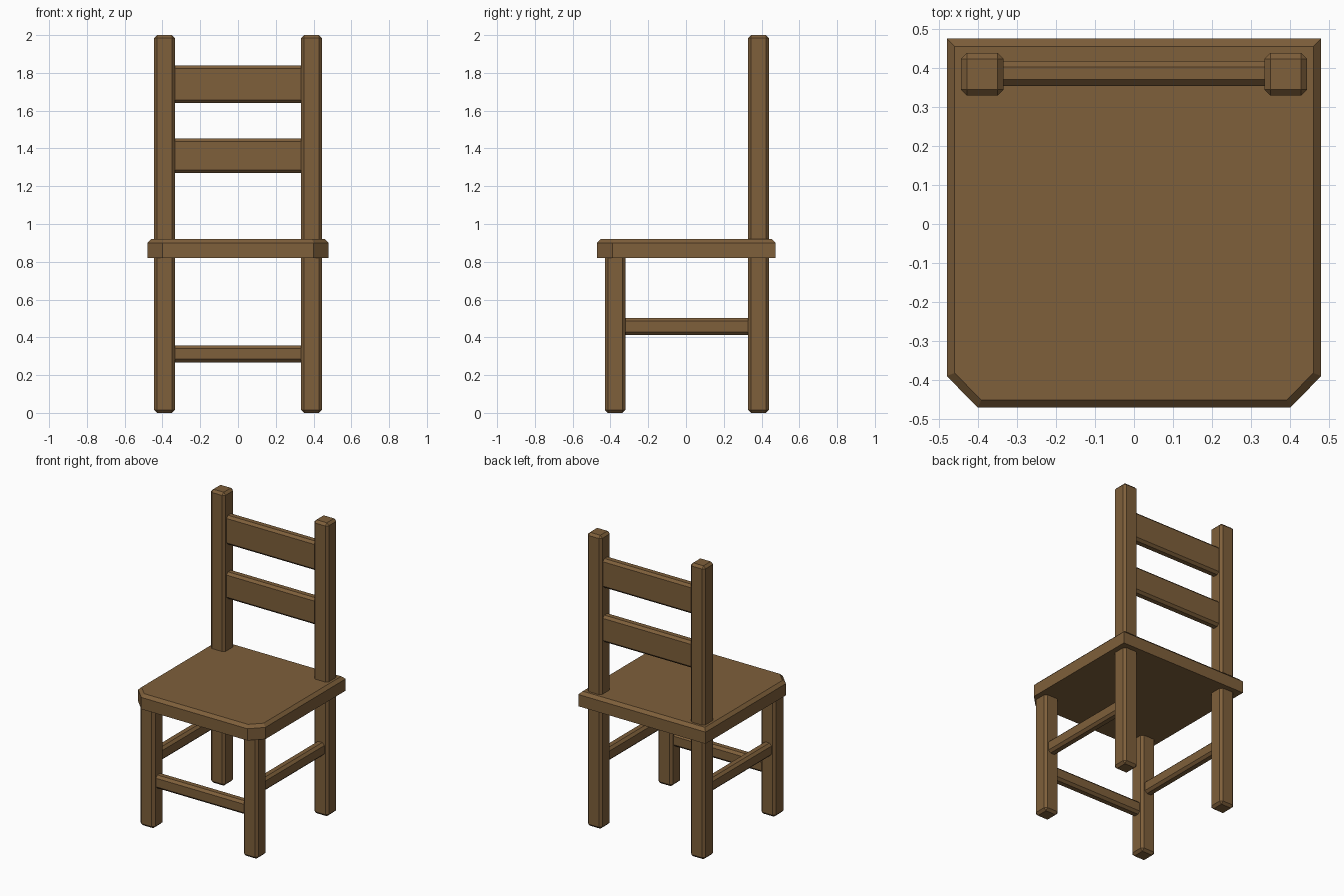
import bpy, bmesh

if "Cube" in bpy.data.objects:
    bpy.data.objects.remove(bpy.data.objects["Cube"])

wood = bpy.data.materials.new("brown wood")
wood.diffuse_color = (0.21, 0.115, 0.043, 1)
wood.use_nodes = True
wood.node_tree.nodes["Principled BSDF"].inputs["Base Color"].default_value = wood.diffuse_color

LEG = 0.11       # leg thickness
CH = 0.016       # chamfer width
LX, FY, BY = 0.389, -0.375, 0.384   # leg centre positions


def finish(bm, name):
    bmesh.ops.recalc_face_normals(bm, faces=bm.faces)
    mesh = bpy.data.meshes.new(name)
    bm.to_mesh(mesh)
    bm.free()
    mesh.materials.append(wood)
    obj = bpy.data.objects.new(name, mesh)
    bpy.context.collection.objects.link(obj)
    return obj


def bar(name, lo, hi):
    """Box between two corners with every edge chamfered."""
    bm = bmesh.new()
    bmesh.ops.create_cube(bm, size=1)
    for v in bm.verts:
        v.co = [(a + b) / 2 + c * (b - a) for a, b, c in zip(lo, hi, v.co)]
    bmesh.ops.bevel(bm, geom=bm.edges[:], offset=CH, offset_type='OFFSET',
                    segments=1, profile=0.5, affect='EDGES')
    return finish(bm, name)


# Seat: slab with cut front corners and a chamfered top rim
bm = bmesh.new()
outline = [(-0.48, 0.475), (-0.48, -0.39), (-0.40, -0.471),
           (0.40, -0.471), (0.48, -0.39), (0.48, 0.475)]
base = bm.faces.new([bm.verts.new((x, y, 0.82)) for x, y in outline])
ext = bmesh.ops.extrude_face_region(bm, geom=[base], use_keep_orig=True)
top_verts = [g for g in ext["geom"] if isinstance(g, bmesh.types.BMVert)]
bmesh.ops.translate(bm, verts=top_verts, vec=(0, 0, 0.10))
bmesh.ops.recalc_face_normals(bm, faces=bm.faces)
rim = [e for e in bm.edges if all(v.co.z > 0.9 for v in e.verts)]
bmesh.ops.bevel(bm, geom=rim, offset=0.02, offset_type='OFFSET',
                segments=1, profile=0.5, affect='EDGES')
finish(bm, "seat")

# Legs and side rungs, left and right
h = LEG / 2
for side, s in (("left", -1), ("right", 1)):
    x = s * LX
    bar(f"front_leg_{side}", (x - h, FY - h, 0), (x + h, FY + h, 0.84))
    bar(f"back_post_{side}", (x - h, BY - h, 0), (x + h, BY + h, 2))
    bar(f"side_rung_{side}", (x - 0.032, FY + h - 0.03, 0.413),
        (x + 0.032, BY - h + 0.03, 0.502))

# Cross pieces: front rung and two back slats
inner = LX - h + 0.03
for name, y, z0, z1 in (("front_rung", FY, 0.268, 0.358),
                        ("lower_back_slat", BY + 0.002, 1.27, 1.452),
                        ("upper_back_slat", BY + 0.002, 1.64, 1.838)):
    bar(name, (-inner, y - 0.032, z0), (inner, y + 0.032, z1))
